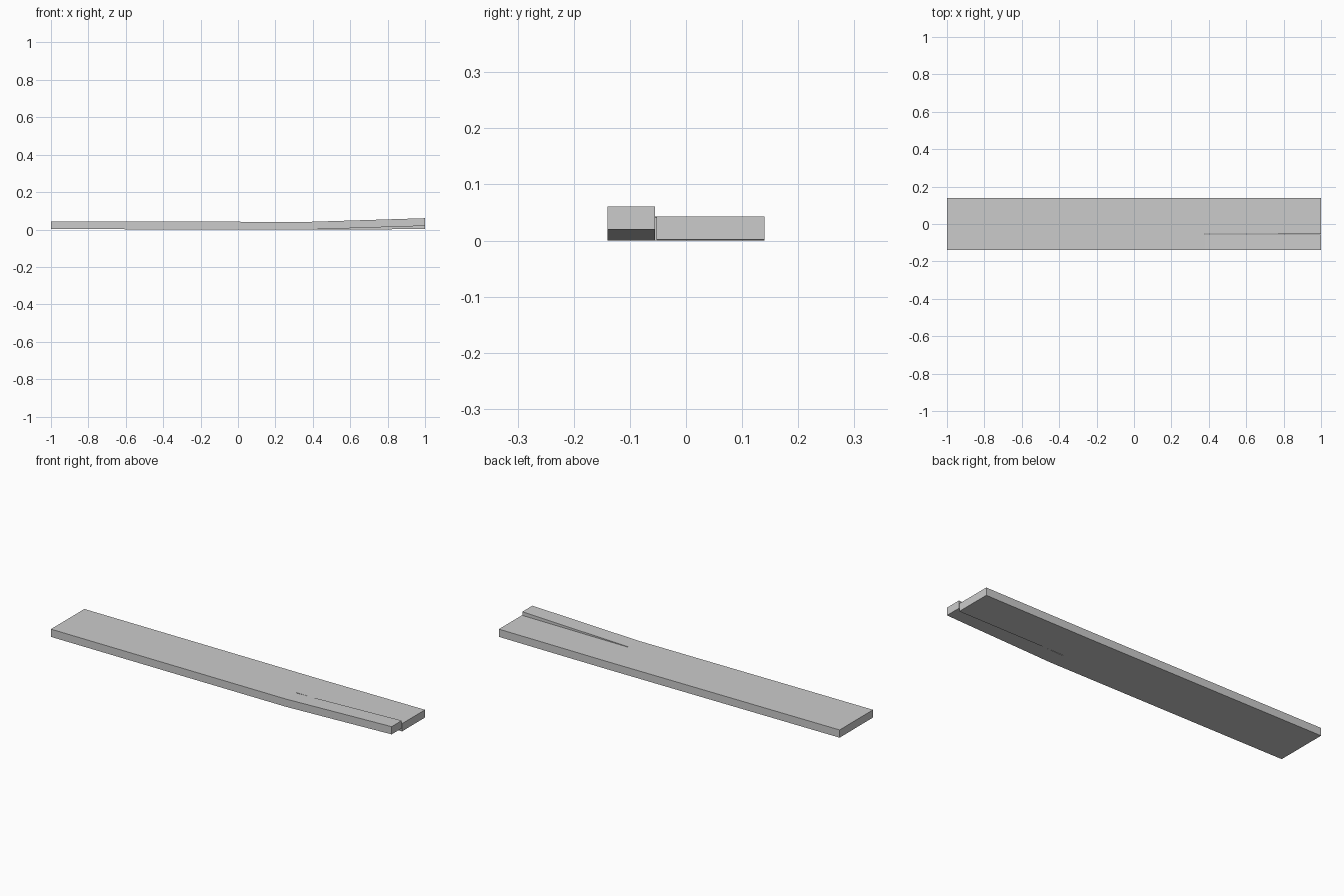
import bpy, bmesh

if "Cube" in bpy.data.objects:
    bpy.data.objects.remove(bpy.data.objects["Cube"])

THICK = 0.041
TIP = 0.38          # where the split begins

# Underside points (x, y, z): whole board, raised splinter strip, flat tongue
pts = {
    "lf": (-1, -0.14, 0.002), "lb": (-1, 0.14, 0.002),
    "mf": (TIP, -0.14, 0), "s1": (TIP, -0.0555, 0),
    "s2": (TIP, -0.0515, 0), "mb": (TIP, 0.14, 0),
    "rf": (1, -0.14, 0.0195), "r1": (1, -0.0555, 0.0195),
    "r2": (1, -0.0525, 0.002), "rb": (1, 0.14, 0.002),
}
panels = [("lf", "mf", "s1", "s2", "mb", "lb"),   # unsplit board
          ("mf", "rf", "r1", "s1"),               # bent strip
          ("s2", "r2", "rb", "mb")]               # straight tongue

bm = bmesh.new()
v = {k: bm.verts.new(p) for k, p in pts.items()}
base = [bm.faces.new([v[k] for k in names]) for names in panels]

# Thicken upwards, keeping the underside
ext = bmesh.ops.extrude_face_region(bm, geom=base, use_keep_orig=True)
top = [e for e in ext["geom"] if isinstance(e, bmesh.types.BMVert)]
bmesh.ops.translate(bm, verts=top, vec=(0, 0, THICK))
bmesh.ops.recalc_face_normals(bm, faces=bm.faces)

mesh = bpy.data.meshes.new("split_plank")
bm.to_mesh(mesh)
bm.free()
plank = bpy.data.objects.new("split_plank", mesh)
bpy.context.collection.objects.link(plank)
